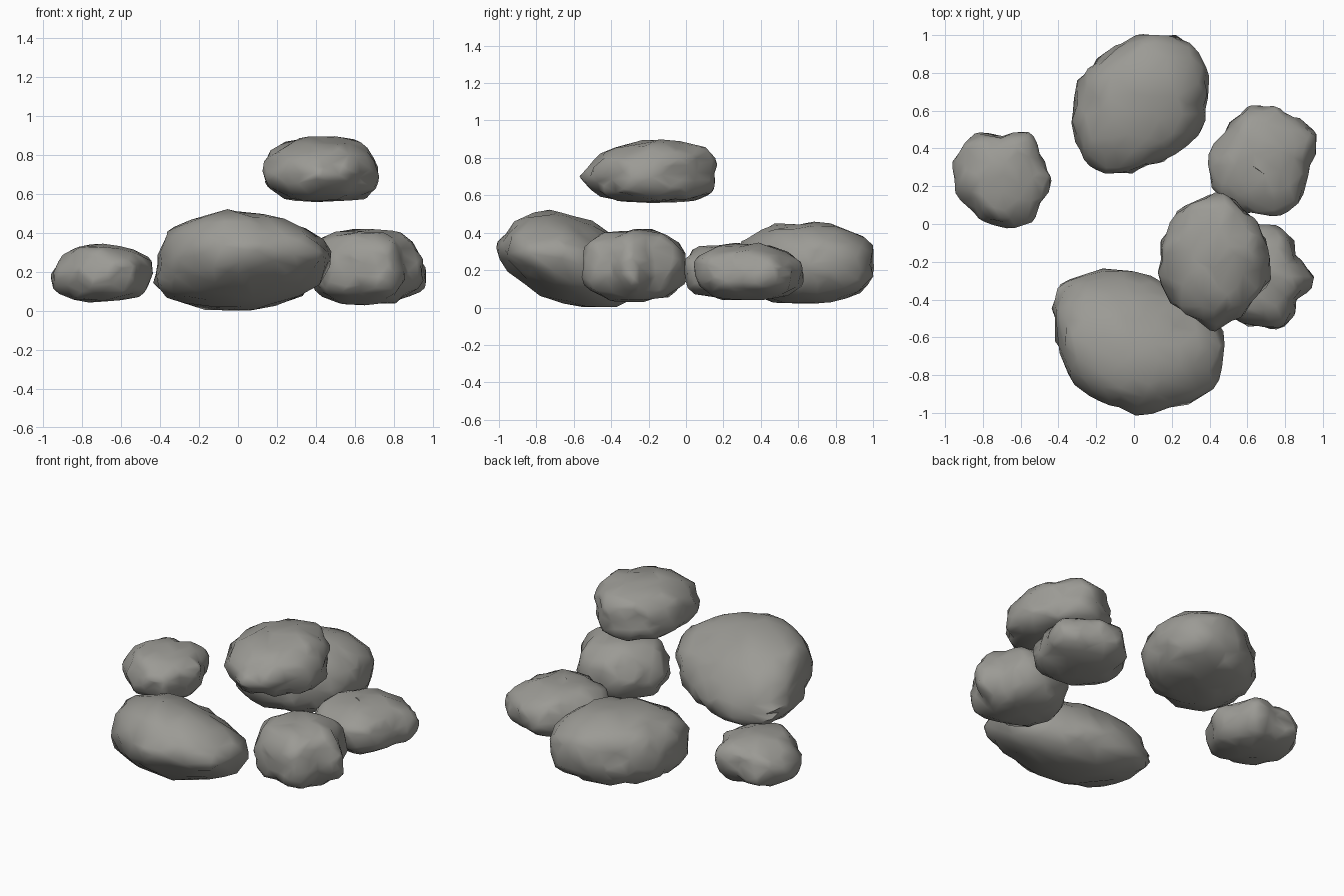
import bpy, bmesh, math
from mathutils import Vector, noise

cube = bpy.data.objects.get("Cube")
if cube:
    bpy.data.objects.remove(cube, do_unlink=True)

stone = bpy.data.materials.new("grey_stone")
stone.use_nodes = True
colour = (0.33, 0.325, 0.3, 1)
stone.diffuse_color = colour
bsdf = stone.node_tree.nodes["Principled BSDF"]
bsdf.inputs["Base Color"].default_value = colour
bsdf.inputs["Roughness"].default_value = 0.9


def outline_radius(radii, angle):
    """Radius of the plan outline, given evenly spaced radii from +x round."""
    position = (angle % math.tau) / math.tau * len(radii)
    i = int(position)
    blend = position - i
    return (radii[i % len(radii)] * (1 - blend) + radii[(i + 1) % len(radii)] * blend) / 100


def rock(name, centre, heights, radii, crown=(0, 0), base=(0, 0), tilt=(0, 0), boxy=(2.3, 2.6)):
    """Lumpy boulder: heights are bottom, rim and top; crown and base shift the
    poles, tilt slopes the rim, boxy squares off the upper and lower halves."""
    bottom, rim, top = heights
    bm = bmesh.new()
    bmesh.ops.create_icosphere(bm, subdivisions=4, radius=1)
    for v in bm.verts:
        d = v.co.normalized()
        flat = math.hypot(d.x, d.y)
        angle = math.atan2(d.y, d.x)
        upper = d.z > 0
        power = boxy[0] if upper else boxy[1]
        k = (flat ** power + abs(d.z) ** power) ** (-1 / power)
        h = d.z * k
        reach = flat * k * outline_radius(radii, angle)
        shift = crown if upper else base
        x, y = reach * math.cos(angle), reach * math.sin(angle)
        z = rim + h * (top - rim if upper else rim - bottom)
        z += (x * tilt[0] + y * tilt[1]) * (1 - abs(h))
        p = Vector((centre[0] + x + shift[0] * abs(h), centre[1] + y + shift[1] * abs(h), z))
        # Broad lumps plus smaller chips, mostly around the sides
        lump = noise.noise(p * 6) * 0.015 + noise.noise(p * 11) * 0.028
        p += Vector((d.x, d.y, d.z * 0.6)) * lump
        p.z = max(p.z, bottom)
        v.co = p
    mesh = bpy.data.meshes.new(name)
    bm.to_mesh(mesh)
    bm.free()
    mesh.materials.append(stone)
    obj = bpy.data.objects.new(name, mesh)
    bpy.context.collection.objects.link(obj)
    bpy.ops.object.select_all(action="DESELECT")
    obj.select_set(True)
    bpy.context.view_layer.objects.active = obj
    # Coarser, uneven facets like chipped stone
    chips = obj.modifiers.new("chips", "DECIMATE")
    chips.ratio = 0.3
    bpy.ops.object.modifier_apply(modifier=chips.name)
    bpy.ops.object.shade_smooth_by_angle(angle=math.radians(50))


# Ground boulders
rock("large_front_rock", (0.03, -0.62), (0, 0.25, 0.51),
     [46, 35, 31, 32, 40, 50, 44, 39, 36, 37, 38, 46],
     crown=(-0.06, -0.1), base=(-0.06, 0.15), tilt=(0.1, 0), boxy=(1.9, 2.1))
rock("large_back_rock", (0.04, 0.63), (0.02, 0.22, 0.45),
     [34, 40, 41, 37, 34, 35, 36, 41, 41, 34, 31, 34], boxy=(2.4, 2.4))
rock("middle_left_rock", (0.66, -0.28), (0.03, 0.21, 0.42),
     [29, 23, 28, 28, 28, 28, 30, 28, 27, 27, 30, 25], boxy=(2.4, 2.4))
rock("back_left_rock", (0.68, 0.33), (0.04, 0.19, 0.34),
     [27, 31, 28, 30, 27, 26, 28, 30, 28, 27, 30, 26], tilt=(0, -0.08))
rock("small_right_rock", (-0.70, 0.24), (0.045, 0.2, 0.335),
     [26, 24, 28, 23, 28, 25, 25, 24, 24, 25, 28, 24], tilt=(0.12, 0))

# Raised boulder
rock("upper_rock", (0.43, -0.18), (0.56, 0.71, 0.89),
     [29, 27, 29, 32, 30, 28, 29, 31, 34, 38, 33, 31],
     crown=(0, 0.06), base=(0, 0.06), tilt=(0, 0.03), boxy=(2.5, 2.7))
